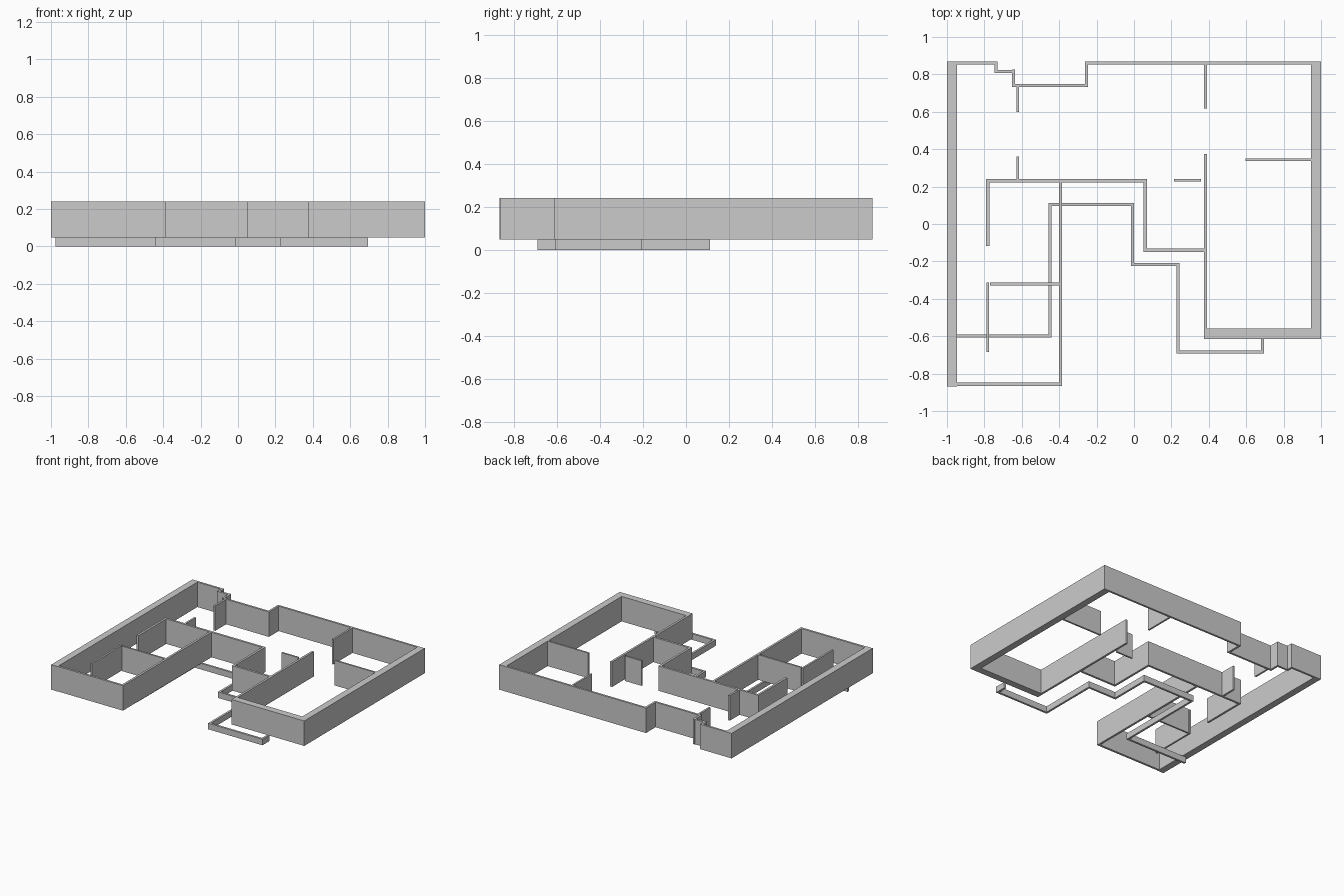
import bpy, bmesh
from mathutils import Vector

if "Cube" in bpy.data.objects:
    bpy.data.objects.remove(bpy.data.objects["Cube"])

BASE, MID, TOP = 0.0, 0.047, 0.241
T = 0.017  # thin wall thickness


def wall(name, path, t=T, z0=MID, z1=TOP):
    """Extruded wall along a centre line, with mitred corners."""
    pts = [Vector(p) for p in path]
    dirs = [(b - a).normalized() for a, b in zip(pts, pts[1:])]
    norms = [Vector((-d.y, d.x)) for d in dirs]
    bm = bmesh.new()
    rings = []
    for i, p in enumerate(pts):
        n0, n1 = norms[max(i - 1, 0)], norms[min(i, len(norms) - 1)]
        m = (n0 + n1) / (1 + n0.dot(n1)) * t / 2
        rings.append([bm.verts.new((q.x, q.y, z)) for q, z in
                      ((p + m, z0), (p - m, z0), (p - m, z1), (p + m, z1))])
    for a, b in zip(rings, rings[1:]):
        for k in range(4):
            bm.faces.new((a[k], a[(k + 1) % 4], b[(k + 1) % 4], b[k]))
    bm.faces.new(rings[0])
    bm.faces.new(rings[-1])
    bmesh.ops.recalc_face_normals(bm, faces=bm.faces)
    me = bpy.data.meshes.new(name)
    bm.to_mesh(me)
    bm.free()
    ob = bpy.data.objects.new(name, me)
    bpy.context.collection.objects.link(ob)
    return ob


# Thick outer walls
wall("left_outer_wall", [(-0.973, -0.868), (-0.973, 0.868)], 0.054)
wall("right_outer_wall", [(0.39, -0.587), (0.973, -0.587), (0.973, 0.868)], 0.054)

# Thin outer walls
wall("back_left_wall", [(-0.946, 0.86), (-0.737, 0.86), (-0.737, 0.815), (-0.653, 0.815)], 0.016)
wall("back_step_wall", [(-0.645, 0.826), (-0.645, 0.741), (-0.255, 0.741),
                        (-0.255, 0.86), (0.946, 0.86)], 0.016)
wall("front_left_wall", [(-0.946, -0.857), (-0.393, -0.857), (-0.393, 0.223)])
wall("garage_side_wall", [(0.382, -0.614), (0.382, 0.375)])
wall("entry_wall", [(-0.782, -0.118), (-0.782, 0.231), (0.06, 0.231),
                    (0.06, -0.14), (0.374, -0.14)])

# Interior partitions
partitions = {
    "back_left_upper": [(-0.622, 0.598), (-0.622, 0.733)],
    "back_left_lower": [(-0.622, 0.239), (-0.622, 0.36)],
    "back_right": [(0.382, 0.617), (0.382, 0.852)],
    "right_room": [(0.597, 0.343), (0.946, 0.343)],
    "hall": [(0.215, 0.234), (0.358, 0.234)],
    "left_hall": [(-0.782, -0.685), (-0.782, -0.313)],
    "left_room": [(-0.77, -0.321), (-0.401, -0.321)],
}
for key, path in partitions.items():
    wall(key + "_partition", path, 0.014)

# Low porch kerb under the walls
wall("porch_kerb", [(-0.976, -0.6), (-0.448, -0.6), (-0.448, 0.104), (-0.008, 0.104),
                    (-0.008, -0.216), (0.235, -0.216), (0.235, -0.684),
                    (0.687, -0.684), (0.687, -0.605)], 0.016, BASE, MID)
